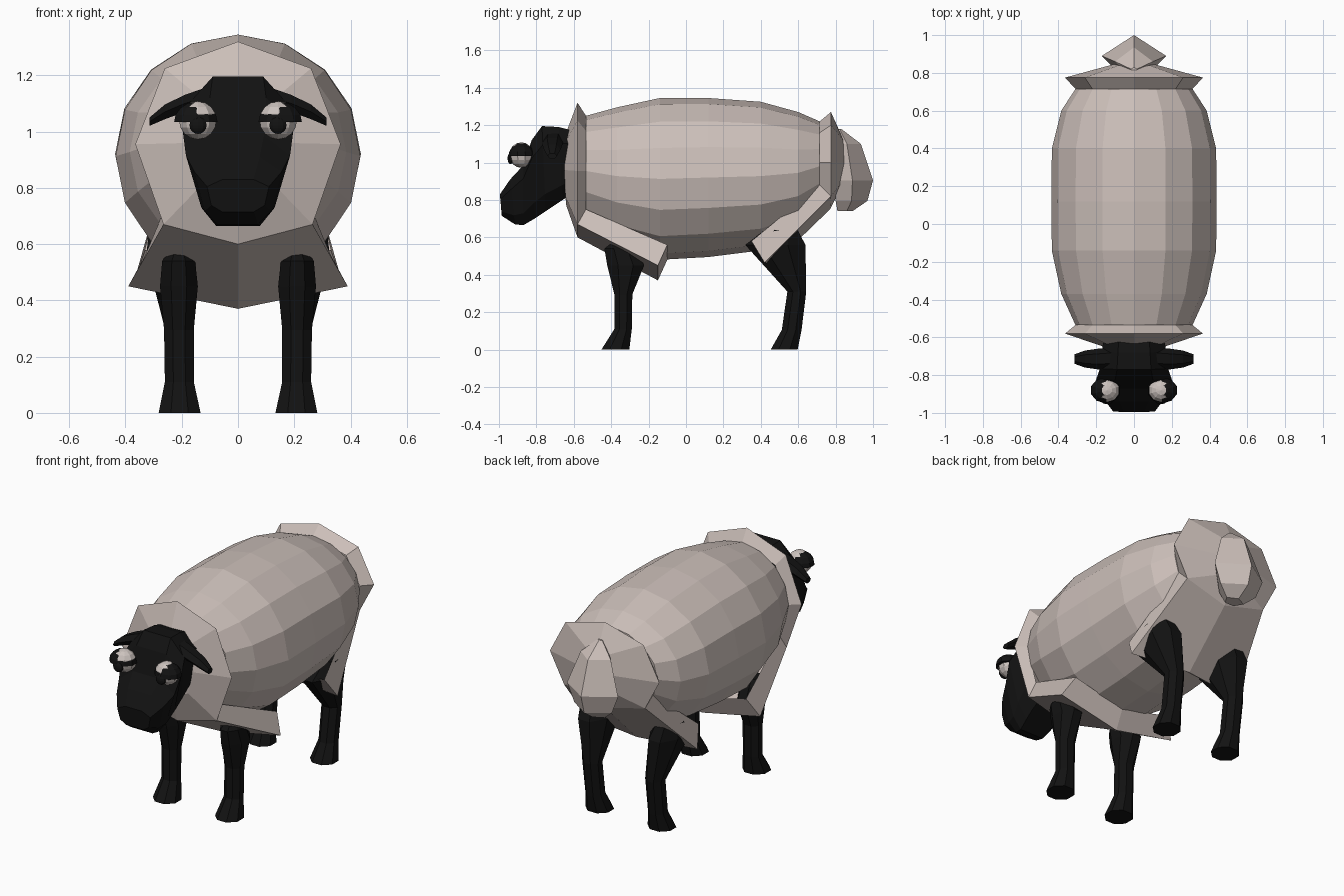
import bpy, bmesh, math
from mathutils import Matrix

if "Cube" in bpy.data.objects:
    bpy.data.objects.remove(bpy.data.objects["Cube"])


def material(name, rgb):
    m = bpy.data.materials.new(name)
    m.diffuse_color = (*rgb, 1)
    m.use_nodes = True
    m.node_tree.nodes["Principled BSDF"].inputs["Base Color"].default_value = m.diffuse_color
    return m


WOOL = material("warm grey wool", (0.60, 0.52, 0.485))
BLACK = material("black skin", (0.006, 0.006, 0.006))
EYE = material("eye white", (0.60, 0.54, 0.51))


def finish(name, bm, mat, mirror=False):
    bmesh.ops.recalc_face_normals(bm, faces=bm.faces)
    me = bpy.data.meshes.new(name)
    bm.to_mesh(me)
    bm.free()
    me.materials.append(mat)
    ob = bpy.data.objects.new(name, me)
    bpy.context.collection.objects.link(ob)
    if mirror:
        ob.modifiers.new("mirror", 'MIRROR')
    return ob


def loft(name, rings, mat, mirror=False):
    """Skin closed rings of points, capped at both ends."""
    bm = bmesh.new()
    vs = [[bm.verts.new(p) for p in r] for r in rings]
    n = len(vs[0])
    for a, b in zip(vs, vs[1:]):
        for i in range(n):
            j = (i + 1) % n
            bm.faces.new((a[i], a[j], b[j], b[i]))
    bm.faces.new(vs[0])
    bm.faces.new(vs[-1])
    return finish(name, bm, mat, mirror)


def ellipse(n, rx, ry, off=0.0):
    return [(rx * math.cos(2 * math.pi * (i + off) / n),
             ry * math.sin(2 * math.pi * (i + off) / n)) for i in range(n)]


# Barrel of wool: y, half width, top, bottom
barrel = [(-.535, .31, 1.25, .66), (-.37, .385, 1.295, .56), (-.14, .435, 1.345, .48),
          (.12, .437, 1.345, .495), (.4, .435, 1.325, .53), (.6, .385, 1.27, .62),
          (.715, .31, 1.22, .74)]
loft("wool_body", [[(x, y, (t + b) / 2 + z) for x, z in ellipse(16, w, (t - b) / 2)]
                   for y, w, t, b in barrel], WOOL)


# Flared wool collars with a flap running under the belly (half, mirrored)
def collar(name, inner, rim, face, flap):
    bm = bmesh.new()
    I, R, C = ([bm.verts.new(p) for p in row] for row in (inner, rim, face))
    f3, f4, g3, g4 = (bm.verts.new(p) for p in flap)
    for i in range(4):
        if i < 3:
            bm.faces.new((I[i], I[i + 1], R[i + 1], R[i]))
        bm.faces.new((R[i], R[i + 1], C[i + 1], C[i]))
    bm.faces.new(C)
    bm.faces.new((R[3], R[4], f4, f3))
    bm.faces.new((R[3], f3, g3, I[3]))
    bm.faces.new((f3, f4, g4, g3))
    finish(name, bm, WOOL, True)


collar("front_wool_collar",
       [(0, -.535, 1.25), (.22, -.535, 1.17), (.31, -.535, .955), (.25, -.535, .75), (0, -.53, .66)],
       [(0, -.58, 1.32), (.26, -.58, 1.225), (.365, -.58, .955), (.265, -.58, .67), (0, -.58, .60)],
       [(0, -.645, 1.15), (.11, -.65, 1.10), (.16, -.65, .96), (.12, -.645, .82), (0, -.64, .77)],
       [(.39, -.15, .45), (0, -.15, .37), (.33, -.10, .56), (0, -.10, .48)])
collar("back_wool_collar",
       [(0, .715, 1.22), (.22, .715, 1.16), (.31, .715, 1.0), (.28, .715, .88), (0, .7, .74)],
       [(0, .775, 1.27), (.26, .775, 1.20), (.365, .775, 1.0), (.27, .775, .82), (0, .77, .75)],
       [(0, .82, 1.17), (.08, .84, 1.12), (.11, .845, 1.0), (.08, .83, .89), (0, .81, .83)],
       [(.37, .42, .465), (0, .47, .46), (.33, .35, .58), (0, .38, .53)])

# Tail: z, back y, side y, half width, front y
tail = [(1.18, .83, .82, .015, .80), (1.10, .935, .86, .10, .80), (.905, 1.0, .89, .17, .80),
        (.795, .97, .885, .125, .80), (.74, .89, .86, .06, .81)]
loft("tail", [[(0, yb, z), (w, ys, z), (w * .5, yf, z), (-w * .5, yf, z), (-w, ys, z)]
              for z, yb, ys, w, yf in tail], WOOL)

# Head: top y, top z, bottom y, bottom z, upper and lower half width
head = [(-.60, 1.17, -.60, .84, .16, .12), (-.68, 1.19, -.66, .80, .17, .14),
        (-.77, 1.195, -.75, .74, .18, .15), (-.825, 1.12, -.81, .70, .20, .145),
        (-.87, .985, -.87, .665, .185, .13), (-.94, .91, -.915, .67, .155, .118),
        (-.995, .83, -.985, .715, .11, .095)]
rings = []
for ty, tz, by, bz, wu, wl in head:
    half = [(.5 * wu, 0), (wu, .22), (wl, .8), (.6 * wl, 1)]
    pts = half + [(-x, s) for x, s in reversed(half)]
    rings.append([(x, ty + (by - ty) * s, tz + (bz - tz) * s) for x, s in pts])
loft("head", rings, BLACK)

# Ears: x, y centre, half depth, z centre, half height
ears = [(.12, -.71, .055, 1.12, .04), (.19, -.715, .055, 1.10, .035),
        (.26, -.715, .045, 1.07, .03), (.315, -.715, .025, 1.035, .017)]
loft("ears", [[(x, y + a, z + b) for a, b in ellipse(6, ry, rz)]
              for x, y, ry, z, rz in ears], BLACK, True)


# Eyes, pupils and upper lids
def ball(name, loc, scale, mat, cut=None):
    bm = bmesh.new()
    bmesh.ops.create_uvsphere(bm, u_segments=10, v_segments=8, radius=1,
                              matrix=Matrix.Translation(loc) @ Matrix.Diagonal((*scale, 1)))
    if cut is not None:
        r = bmesh.ops.bisect_plane(bm, geom=bm.verts[:] + bm.edges[:] + bm.faces[:],
                                   plane_co=(0, 0, cut), plane_no=(0, 0, 1), clear_inner=True)
        bmesh.ops.holes_fill(bm, edges=[e for e in bm.edges if e.is_boundary])
    finish(name, bm, mat, True)


ball("eyeballs", (.143, -.88, 1.04), (.07, .066, .068), EYE)
ball("pupils", (.142, -.938, 1.022), (.032, .016, .03), BLACK)
ball("eyelids", (.15, -.88, 1.03), (.082, .07, .076), BLACK, 1.034)

# Legs: z, y range, x range
front = [(.57, -.40, -.30, .17, .25), (.54, -.44, -.26, .15, .272), (.45, -.425, -.22, .14, .28),
         (.295, -.385, -.285, .155, .265), (.11, -.385, -.288, .155, .262), (0, -.455, -.30, .13, .285)]
back = [(.64, .42, .60, .17, .32), (.56, .31, .645, .14, .33), (.31, .54, .645, .155, .265),
        (.105, .51, .62, .155, .262), (0, .45, .60, .13, .285)]
for name, prof in (("front_legs", front), ("back_legs", back)):
    loft(name, [[((x0 + x1) / 2 + a * 1.04, (y0 + y1) / 2 + b * 1.04, z)
                 for a, b in ellipse(8, (x1 - x0) / 2, (y1 - y0) / 2, .5)]
                for z, y0, y1, x0, x1 in prof], BLACK, True)
